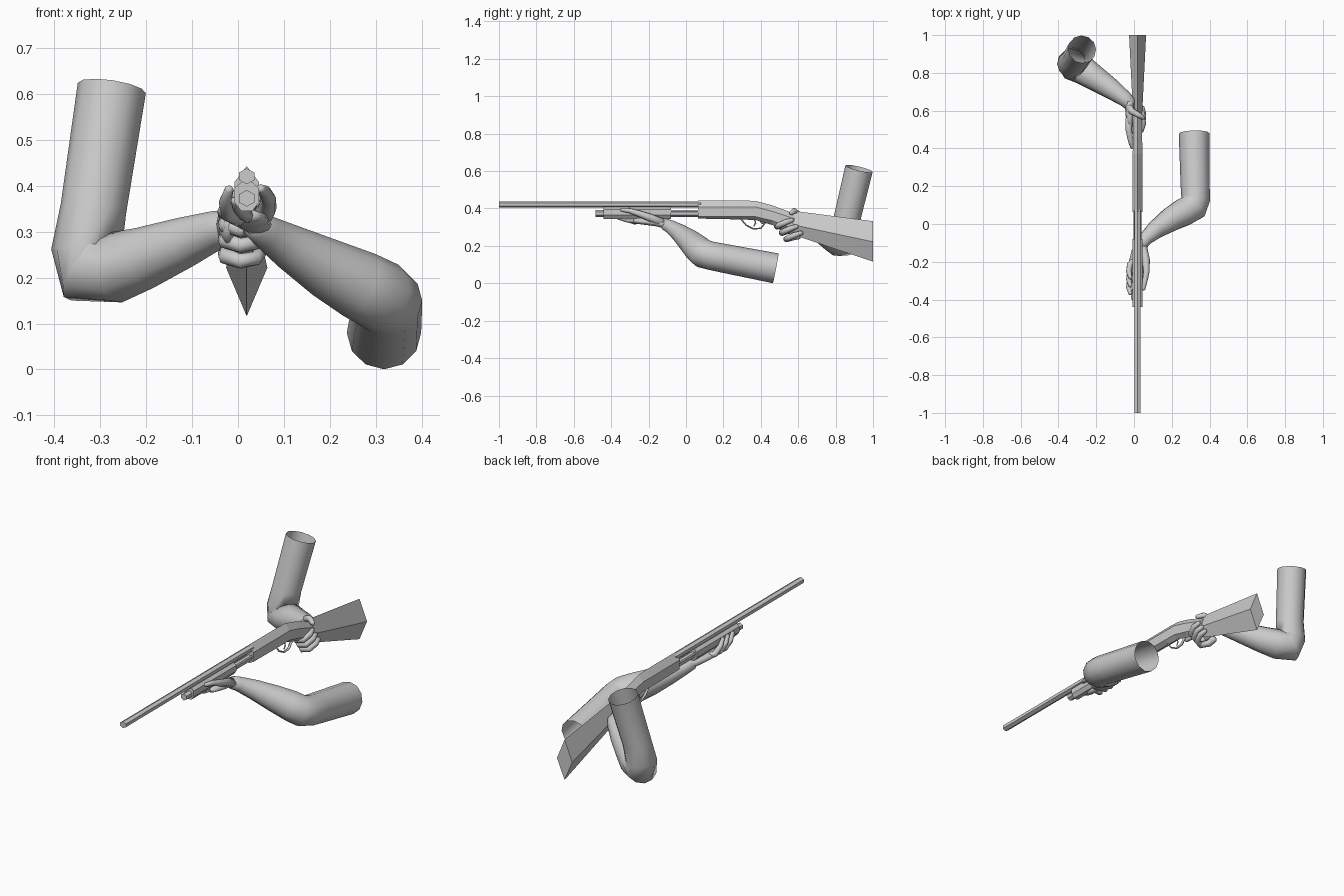
import bpy, math
from mathutils import Vector

GX = 0.019  # gun centre line


def make(name, verts, faces, smooth=False):
    me = bpy.data.meshes.new(name)
    me.from_pydata([tuple(v) for v in verts], [], faces)
    me.update()
    ob = bpy.data.objects.new(name, me)
    bpy.context.collection.objects.link(ob)
    if smooth:
        for p in me.polygons:
            p.use_smooth = True
    return ob


def skin(name, rings, cap_start, cap_end, smooth):
    n = len(rings[0])
    verts = [v for r in rings for v in r]
    faces = [(k * n + i, k * n + (i + 1) % n, (k + 1) * n + (i + 1) % n, (k + 1) * n + i)
             for k in range(len(rings) - 1) for i in range(n)]
    if cap_start:
        faces.append(tuple(reversed(range(n))))
    if cap_end:
        faces.append(tuple(range(len(verts) - n, len(verts))))
    return make(name, verts, faces, smooth)


def loft(name, sections):
    """Faceted body along y from (y, half profile top to bottom)."""
    rings = []
    for y, half in sections:
        pts = half + [(-dx, z) for dx, z in reversed(half) if dx > 0]
        rings.append([Vector((GX + dx, y, z)) for dx, z in pts])
    return skin(name, rings, True, True, False)


def prism(name, y0, y1, z, rx, rz, sides=6):
    rings = [[Vector((GX + rx * math.sin(a), y, z + rz * math.cos(a)))
              for a in (i * math.tau / sides for i in range(sides))] for y in (y0, y1)]
    return skin(name, rings, True, True, False)


def tube(name, path, ref, sides=10, open_start=False, tip=True):
    """Smooth limb through (x, y, z, side radius, ref radius) points."""
    pts = [Vector(p[:3]) for p in path]
    rings, v = [], Vector(ref)
    for i, p in enumerate(pts):
        a = (p - pts[i - 1]).normalized() if i else Vector()
        b = (pts[i + 1] - p).normalized() if i < len(pts) - 1 else Vector()
        t = (a + b).normalized()
        v = (v - t * v.dot(t)).normalized()
        u = v.cross(t)
        ra, rb = path[i][3], path[i][-1]
        ring = lambda c, s: [c + u * ra * s * math.cos(k * math.tau / sides)
                             + v * rb * s * math.sin(k * math.tau / sides) for k in range(sides)]
        if i == 0 and not open_start:
            rings.append(ring(p - t * rb * 0.5, 0.5))
        rings.append(ring(p, 1))
        if i == len(pts) - 1 and tip:
            rings.append(ring(p + t * rb * 0.6, 0.55))
    return skin(name, rings, not open_start, True, True)


# Barrel, magazine and pump
prism("barrel", -1.0, 0.08, 0.421, 0.019, 0.017)
prism("magazine_tube", -0.485, 0.08, 0.373, 0.019, 0.018)
loft("pump_grip", [(y, [(0.012, 0.408), (0.027, 0.395), (0.027, 0.365), (0.012, 0.345)])
                   for y in (-0.44, -0.08)])
for s in (-1, 1):
    rail = prism("pump_rail", -0.09, 0.08, 0.385, 0.004, 0.008, 4)
    rail.location.x = s * 0.018

# Receiver running down into the wrist of the stock
loft("receiver", [
    (0.064, [(0, 0.443), (0.027, 0.408), (0.026, 0.358), (0, 0.346)]),
    (0.30, [(0, 0.443), (0.027, 0.408), (0.026, 0.356), (0, 0.341)]),
    (0.373, [(0, 0.440), (0.026, 0.408), (0.025, 0.356), (0, 0.338)]),
    (0.46, [(0, 0.417), (0.024, 0.385), (0.023, 0.335), (0, 0.312)]),
    (0.58, [(0, 0.372), (0.023, 0.345), (0.022, 0.290), (0, 0.262)])])

# Diamond section butt stock
loft("stock", [
    (0.55, [(0, 0.375), (0.022, 0.325), (0, 0.272)]),
    (0.60, [(0, 0.384), (0.025, 0.307), (0, 0.250)]),
    (1.0, [(0, 0.332), (0.045, 0.222), (0, 0.116)])])

# Trigger guard and trigger
guard = [(0.295, 0.343), (0.32, 0.312), (0.36, 0.291), (0.40, 0.294), (0.425, 0.325)]
tube("trigger_guard", [(GX, y, z, 0.008, 0.004) for y, z in guard], (0, 0, 1), 4, tip=False)
tube("trigger", [(GX, 0.365, 0.345, 0.004), (GX, 0.372, 0.322, 0.004),
                 (GX, 0.362, 0.305, 0.003)], (0, 1, 0), 4)

# Rear arm: sleeve opening, elbow, forearm
tube("rear_arm", [
    (-0.275, 0.925, 0.613, 0.075), (-0.315, 0.862, 0.35, 0.072),
    (-0.330, 0.850, 0.262, 0.077), (-0.322, 0.842, 0.218, 0.084),
    (-0.270, 0.815, 0.222, 0.078), (-0.205, 0.772, 0.243, 0.068),
    (-0.115, 0.712, 0.278, 0.055), (-0.045, 0.660, 0.305, 0.042),
    (-0.022, 0.635, 0.312, 0.036)], (0, 1, 0), 12, open_start=True)

# Rear hand: palm, three curled fingers, index along the side, thumb over the top
tube("rear_palm", [(-0.025, 0.645, 0.312, 0.024, 0.036), (-0.020, 0.60, 0.318, 0.026, 0.052),
                   (-0.022, 0.55, 0.315, 0.020, 0.052), (-0.022, 0.515, 0.315, 0.014, 0.04)],
     (0, 0, 1))
for i in range(3):
    y, z = 0.025 * i, 0.322 - 0.034 * i
    tube("rear_finger", [
        (-0.026, 0.555 + y, z, 0.018), (-0.026, 0.515 + y, z - 0.008, 0.018),
        (0.006, 0.487 + y, z - 0.018, 0.017), (0.038, 0.497 + y, z - 0.012, 0.016),
        (0.050, 0.535 + y, z + 0.005, 0.015), (0.044, 0.568 + y, z + 0.016, 0.012)],
        (0, 0, 1), 8)
tube("rear_index_finger", [(-0.026, 0.56, 0.338, 0.018), (-0.028, 0.50, 0.345, 0.017),
                           (-0.018, 0.44, 0.338, 0.014), (-0.008, 0.405, 0.328, 0.011)],
     (0, 0, 1), 8)
tube("rear_thumb", [(-0.024, 0.62, 0.335, 0.021), (-0.012, 0.597, 0.372, 0.018),
                    (0.022, 0.578, 0.388, 0.015), (0.050, 0.562, 0.375, 0.012)], (0, 1, 0), 8)

# Front arm: sleeve opening, elbow, forearm
tube("front_arm", [
    (0.318, 0.480, 0.080, 0.081), (0.324, 0.200, 0.134, 0.077),
    (0.326, 0.130, 0.148, 0.076), (0.312, 0.088, 0.160, 0.078),
    (0.265, 0.064, 0.184, 0.076), (0.195, 0.025, 0.220, 0.066),
    (0.115, -0.030, 0.266, 0.050), (0.060, -0.080, 0.300, 0.037),
    (0.040, -0.110, 0.314, 0.032)], (0, 0, 1), 12, open_start=True)

# Front hand: palm under the pump, fingers up both sides
tube("front_palm", [(0.046, -0.095, 0.313, 0.030, 0.026), (0.028, -0.15, 0.325, 0.042, 0.022),
                    (0.019, -0.21, 0.330, 0.048, 0.019), (0.014, -0.27, 0.335, 0.040, 0.016)],
     (0, 0, 1))
for i in range(3):
    y = 0.042 * i
    tube("front_finger", [
        (0.004, -0.185 - y, 0.328, 0.016), (-0.022, -0.215 - y, 0.338, 0.016),
        (-0.028, -0.252 - y, 0.366, 0.014), (-0.019, -0.285 - y, 0.393, 0.010)],
        (0, 1, 0), 8)
tube("front_index_finger", [(0.022, -0.25, 0.333, 0.015), (0.014, -0.31, 0.339, 0.015),
                            (0.000, -0.36, 0.353, 0.013), (-0.006, -0.395, 0.368, 0.010)],
     (0, 0, 1), 8)
tube("front_thumb", [(0.048, -0.13, 0.325, 0.023), (0.063, -0.19, 0.350, 0.021),
                     (0.066, -0.25, 0.372, 0.017), (0.058, -0.30, 0.388, 0.014),
                     (0.050, -0.345, 0.394, 0.010)], (0, 0, 1), 8)
